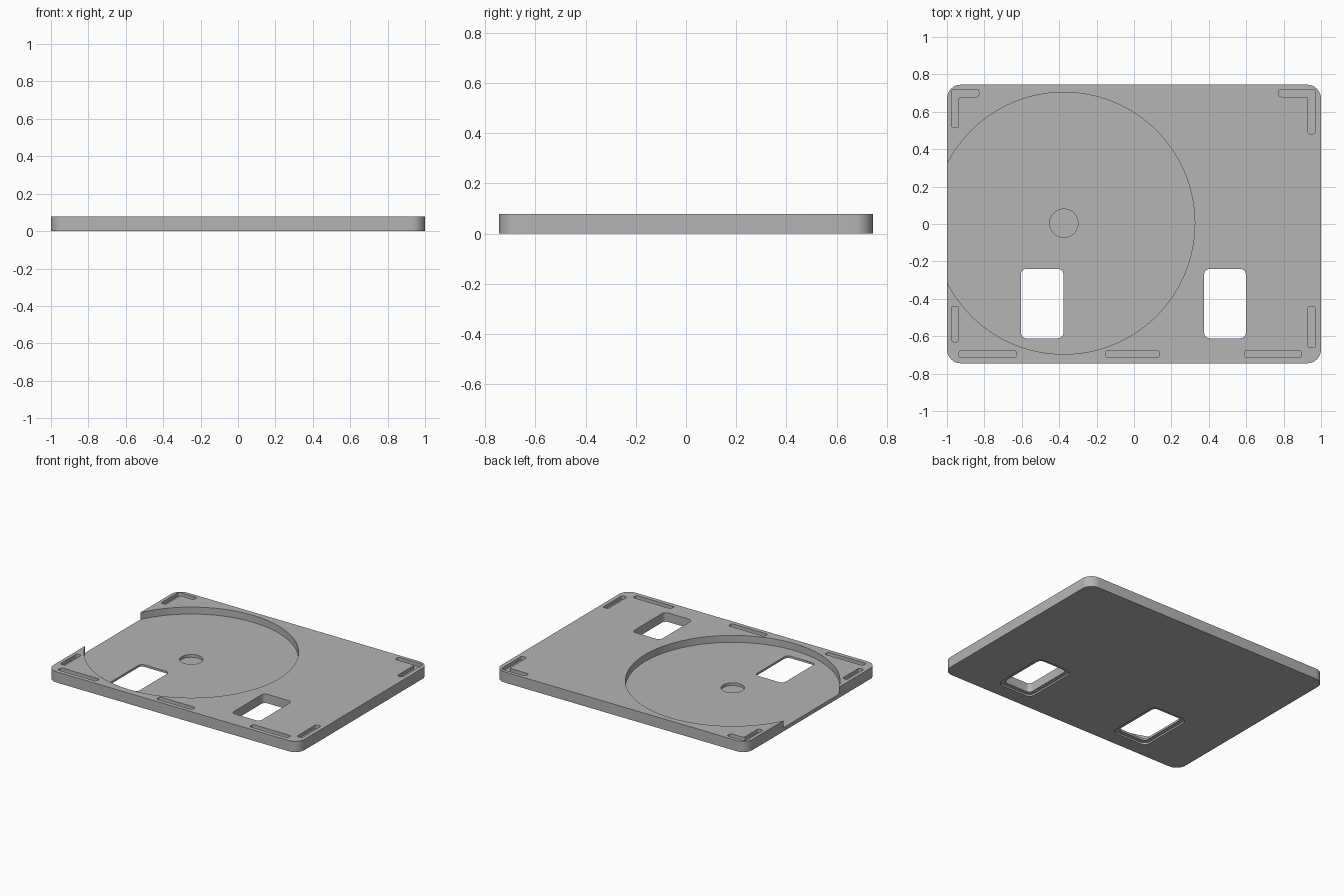
import bpy
import bmesh
import math

cube = bpy.data.objects.get("Cube")
if cube:
    bpy.data.objects.remove(cube, do_unlink=True)

HEIGHT = 0.077
FLOOR = 0.027
HUB_FLOOR = 0.007
SLOT_FLOOR = 0.052
ABOVE = 0.15

grey = bpy.data.materials.new("plain_grey")
grey.use_nodes = True
colour = (0.46, 0.46, 0.46, 1)
grey.diffuse_color = colour
grey.node_tree.nodes["Principled BSDF"].inputs["Base Color"].default_value = colour


def finish(name, bm):
    bmesh.ops.recalc_face_normals(bm, faces=bm.faces)
    mesh = bpy.data.meshes.new(name)
    bm.to_mesh(mesh)
    bm.free()
    mesh.materials.append(grey)
    obj = bpy.data.objects.new(name, mesh)
    bpy.context.collection.objects.link(obj)
    return obj


def prism(name, outline, z0, z1, radius, segments=6):
    """Extrude an outline upwards and round its upright edges."""
    bm = bmesh.new()
    base = bm.faces.new([bm.verts.new((x, y, z0)) for x, y in outline])
    top = bmesh.ops.extrude_face_region(bm, geom=[base])["geom"]
    for v in top:
        if isinstance(v, bmesh.types.BMVert):
            v.co.z = z1
    upright = [e for e in bm.edges if abs(e.verts[0].co.z - e.verts[1].co.z) > 1e-4]
    bmesh.ops.bevel(bm, geom=upright, offset=radius, segments=segments,
                    profile=0.5, affect='EDGES')
    return finish(name, bm)


def rect(x0, x1, y0, y1):
    return [(x0, y0), (x1, y0), (x1, y1), (x0, y1)]


def disc(name, x, y, radius, z0, z1, sides):
    bm = bmesh.new()
    bmesh.ops.create_cone(bm, cap_ends=True, segments=sides,
                          radius1=radius, radius2=radius, depth=z1 - z0)
    bmesh.ops.translate(bm, verts=bm.verts, vec=(x, y, (z0 + z1) / 2))
    return finish(name, bm)


# Base plate with rounded corners
plate = prism("base_plate", rect(-1, 1, -0.745, 0.745), 0, HEIGHT, 0.075, 10)
cutters = []

# Round tray, open at the side, with a hub recess in its floor
cutters.append(disc("tray_cutter", -0.375, 0.004, 0.7, FLOOR, ABOVE, 128))
cutters.append(disc("hub_cutter", -0.375, 0.004, 0.076, HUB_FLOOR, ABOVE, 48))

# Two through windows, each with a wider step underneath
for x0, x1 in ((-0.605, -0.377), (0.375, 0.598)):
    y0, y1, step = -0.611, -0.24, 0.028
    cutters.append(prism("window_cutter", rect(x0, x1, y0, y1), -0.1, ABOVE, 0.03))
    cutters.append(prism("window_step_cutter",
                         rect(x0 - step, x1 + step, y0 - step, y1 + step),
                         -0.1, 0.012, 0.045))

# Straight slots along the front and sides
for bar in ((-0.935, -0.63, -0.715, -0.675), (-0.15, 0.135, -0.715, -0.675),
            (0.592, 0.895, -0.715, -0.675), (-0.975, -0.937, -0.63, -0.44),
            (0.93, 0.97, -0.66, -0.44)):
    cutters.append(prism("slot_cutter", rect(*bar), SLOT_FLOOR, ABOVE, 0.012, 4))

# Angled slots in the back corners
for outer, inner, tip, low in ((-0.975, -0.937, -0.83, 0.515),
                               (0.97, 0.93, 0.775, 0.482)):
    outline = [(outer, low), (inner, low), (inner, 0.68),
               (tip, 0.68), (tip, 0.72), (outer, 0.72)]
    cutters.append(prism("corner_slot_cutter", outline, SLOT_FLOOR, ABOVE, 0.012, 4))

# Cut every recess, then drop the cutters
bpy.ops.object.select_all(action='DESELECT')
bpy.context.view_layer.objects.active = plate
plate.select_set(True)
for cutter in cutters:
    mod = plate.modifiers.new("cut", 'BOOLEAN')
    mod.operation = 'DIFFERENCE'
    mod.solver = 'EXACT'
    mod.object = cutter
    bpy.ops.object.modifier_apply(modifier=mod.name)
    bpy.data.objects.remove(cutter, do_unlink=True)

bpy.ops.object.shade_smooth_by_angle(angle=math.radians(30))
